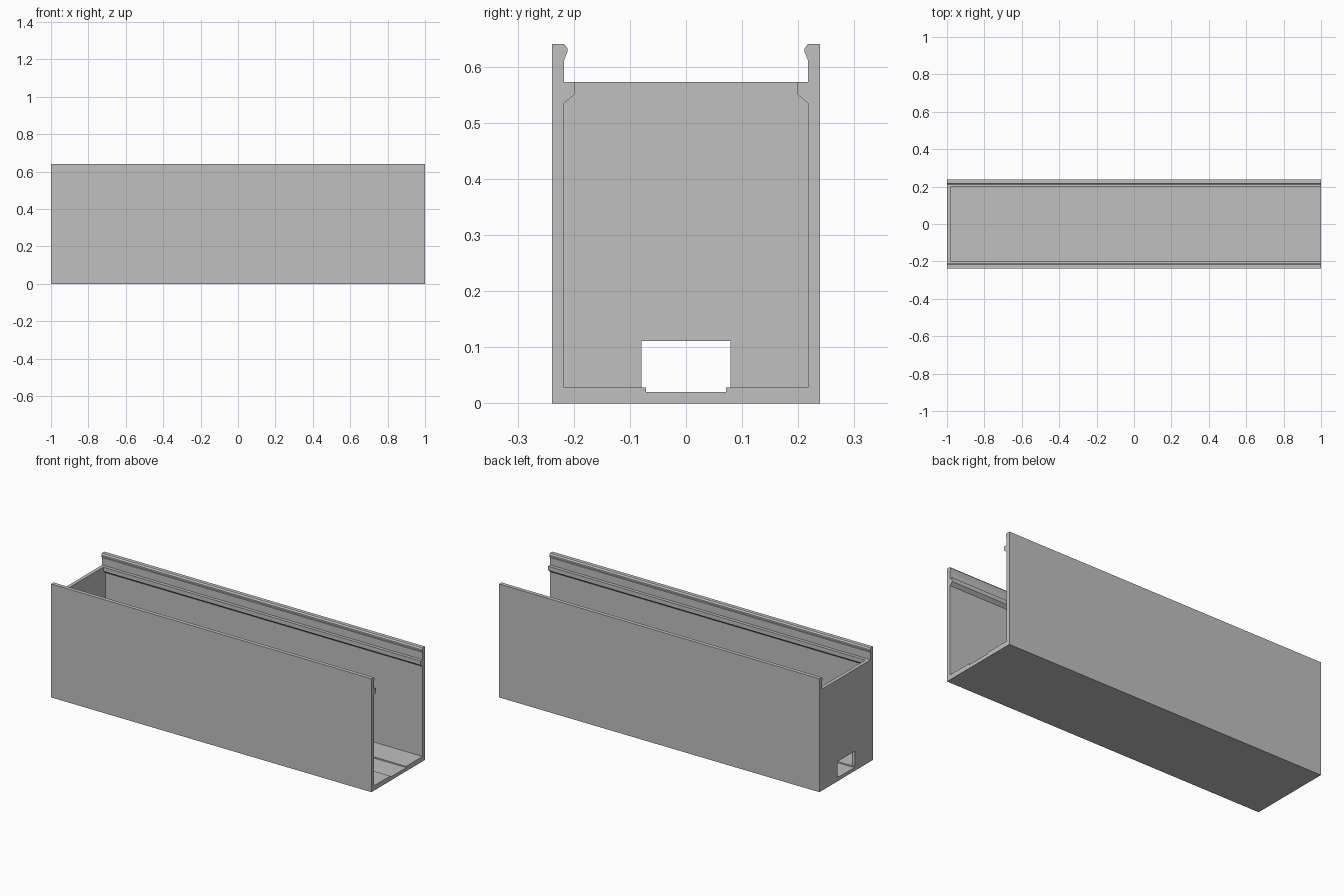
import bpy
import bmesh

cube = bpy.data.objects.get("Cube")
if cube:
    bpy.data.objects.remove(cube, do_unlink=True)

grey = bpy.data.materials.new("light grey")
grey.use_nodes = True
COLOUR = (0.53, 0.53, 0.53, 1)
grey.diffuse_color = COLOUR
grey.node_tree.nodes["Principled BSDF"].inputs["Base Color"].default_value = COLOUR


def extrude_symmetric(name, half, x0, x1):
    """Mirror a half section (y, z) about y = 0 and extrude it along x."""
    section = half + [(-y, z) for y, z in reversed(half)]
    bm = bmesh.new()
    face = bm.faces.new([bm.verts.new((x0, y, z)) for y, z in section])
    result = bmesh.ops.extrude_face_region(bm, geom=[face])
    moved = [v for v in result["geom"] if isinstance(v, bmesh.types.BMVert)]
    bmesh.ops.translate(bm, verts=moved, vec=(x1 - x0, 0, 0))
    bmesh.ops.recalc_face_normals(bm, faces=bm.faces[:])
    mesh = bpy.data.meshes.new(name)
    bm.to_mesh(mesh)
    bm.free()
    mesh.materials.append(grey)
    obj = bpy.data.objects.new(name, mesh)
    bpy.context.collection.objects.link(obj)
    return obj


OUTER, INNER, LEDGE = 0.2385, 0.217, 0.199
FLOOR, RIM = 0.0277, 0.573

# Long channel: base, side walls, snap lips, inner ledges and floor groove
extrude_symmetric("channel_body", [
    (OUTER, 0), (OUTER, 0.64),
    (0.217, 0.64), (0.211, 0.632), (0.211, 0.627), (INNER, 0.612),
    (INNER, RIM), (LEDGE, RIM), (LEDGE, 0.55), (INNER, 0.535),
    (INNER, FLOOR), (0.071, FLOOR), (0.071, 0.0205),
], -1, 1)

# Closed end with a window that meets the floor groove
extrude_symmetric("end_wall", [
    (0.079, 0.111), (0.079, FLOOR), (INNER, FLOOR),
    (INNER, 0.535), (LEDGE, 0.55), (LEDGE, RIM),
], -1, -0.98)
